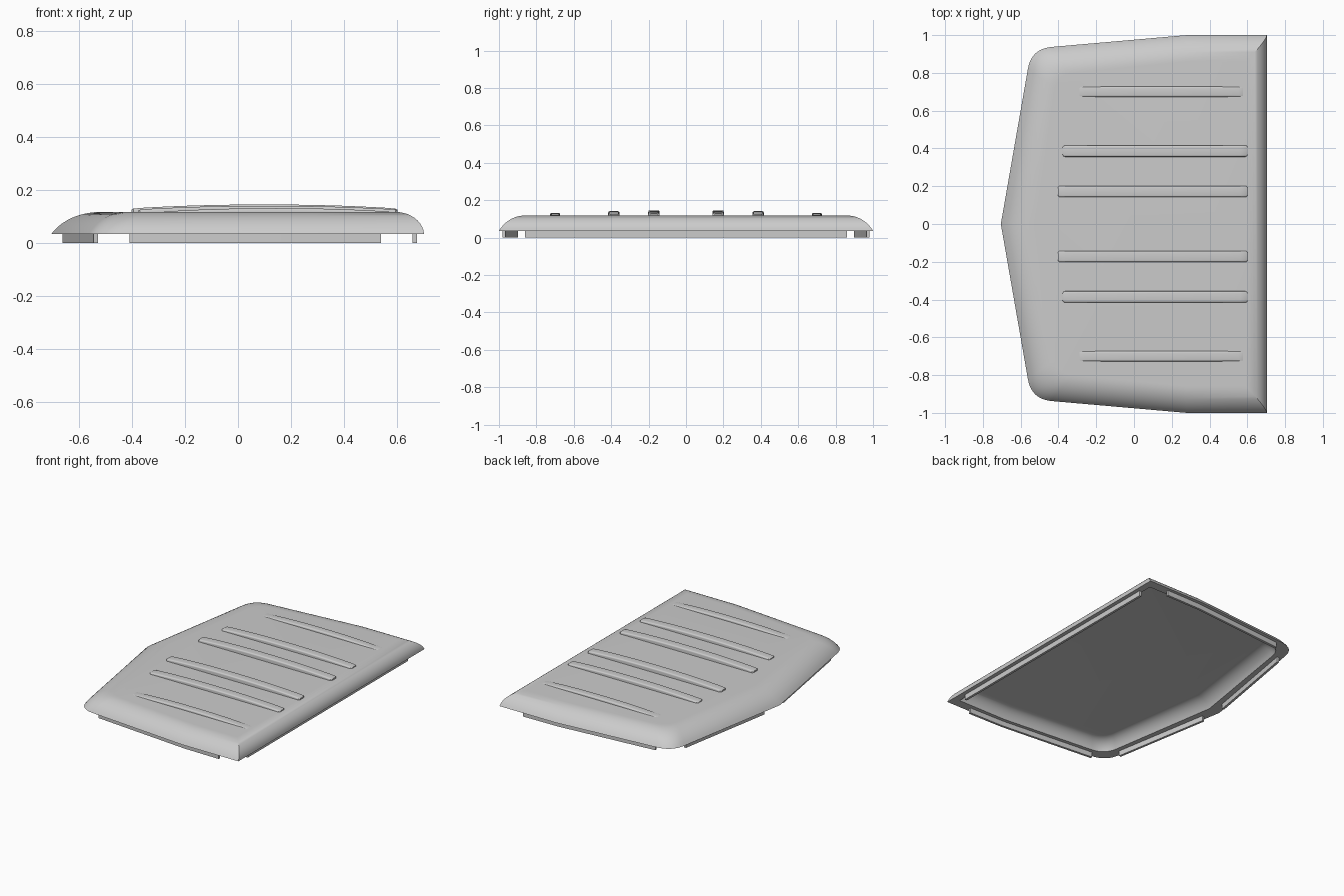
import bpy, bmesh, math
from mathutils import Vector

if "Cube" in bpy.data.objects:
    bpy.data.objects.remove(bpy.data.objects["Cube"])

grey = bpy.data.materials.new("panel grey")
grey.use_nodes = True
grey.diffuse_color = (0.6, 0.6, 0.6, 1)
grey.node_tree.nodes["Principled BSDF"].inputs["Base Color"].default_value = (0.6, 0.6, 0.6, 1)

RIM_Z, TOP_Z, THICK = 0.035, 0.118, 0.014


def finish(bm, name, angle=30):
    bmesh.ops.recalc_face_normals(bm, faces=bm.faces[:])
    mesh = bpy.data.meshes.new(name)
    bm.to_mesh(mesh)
    bm.free()
    mesh.materials.append(grey)
    ob = bpy.data.objects.new(name, mesh)
    bpy.context.collection.objects.link(ob)
    bpy.ops.object.select_all(action="DESELECT")
    ob.select_set(True)
    bpy.context.view_layer.objects.active = ob
    bpy.ops.object.shade_smooth_by_angle(angle=math.radians(angle))
    return ob


def loft(name, rings, angle=30):
    """Skin a list of closed rings and cap both ends."""
    bm = bmesh.new()
    loops = [[bm.verts.new(p) for p in ring] for ring in rings]
    n = len(loops[0])
    for a, b in zip(loops, loops[1:]):
        for i in range(n):
            j = (i + 1) % n
            bm.faces.new((a[i], a[j], b[j], b[i]))
    bm.faces.new(loops[0])
    bm.faces.new(loops[-1])
    return finish(bm, name, angle)


def rounded_outline(tip, start, corner, end, mid, back, steps=8):
    """Half outline with one curved corner, mirrored across the centre line."""
    half = [Vector(tip)]
    s, c, e = Vector(start), Vector(corner), Vector(end)
    for i in range(steps + 1):
        t = i / steps
        half.append(s * (1 - t) ** 2 + c * 2 * t * (1 - t) + e * t * t)
    half += [Vector(mid), Vector(back)]
    return half + [Vector((p.x, -p.y)) for p in reversed(half[1:])]


# Domed shell: rim outline blends into the flat top outline, hollow below
rim = rounded_outline((-.705, 0), (-.562, .82), (-.545, .925), (-.44, .937), (.28, 1), (.703, 1))
flat = rounded_outline((-.52, 0), (-.42, .72), (-.405, .785), (-.33, .80), (.28, .86), (.595, .86))
ARC = math.radians(61)


def shell_ring(k, inset, top):
    phi = ARC * (1 - k)
    t = 1 - math.sin(phi) / math.sin(ARC)
    h = (math.cos(phi) - math.cos(ARC)) / (1 - math.cos(ARC))
    steep = 0.8 * (1 - math.sqrt(max(0, 1 - h * h))) + 0.2 * t
    ring = []
    for o, f in zip(rim, flat):
        tx = inset + (1 - inset) * (steep if o.x > 0.6 else t)
        ty = inset + (1 - inset) * t
        ring.append((o.x + (f.x - o.x) * tx, o.y + (f.y - o.y) * ty, RIM_Z + (top - RIM_Z) * h))
    return ring


levels = [i / 10 for i in range(11)]
outside = [shell_ring(k, 0, TOP_Z) for k in reversed(levels)]
inside = [shell_ring(k, 0.45, TOP_Z - THICK) for k in levels]
loft("panel_shell", outside + inside)


# Raised ribs, gently crowned along their length
def rib(name, y, x0, x1, width, end_z, crown_z):
    base = TOP_Z - 0.006
    rings, steps = [], 24
    stations = [(0, .7, .004), (.008, 1, .001)]
    stations += [(i / steps, 1, 0) for i in range(1, steps)]
    stations += [(.992, 1, .001), (1, .7, .004)]
    for u, scale, drop in stations:
        z = end_z + (crown_z - end_z) * (1 - abs(2 * u - 1) ** 2.2) - drop
        w, x = width / 2 * scale, x0 + (x1 - x0) * u
        r = min(0.009, max(0.001, z - base))
        ring = [(x, y - w, base)]
        for side, order in ((-1, range(5)), (1, range(4, -1, -1))):
            for i in order:
                a = math.pi / 2 * i / 4
                ring.append((x, y + side * (w - r + r * math.cos(a)), z - r + r * math.sin(a)))
        ring.append((x, y + w, base))
        rings.append(ring)
    loft(name, rings, 35)


for side, s in (("left", 1), ("right", -1)):
    rib("inner_rib_" + side, s * .172, -.403, .602, .06, .131, .146)
    rib("middle_rib_" + side, s * .386, -.378, .602, .06, .127, .141)
    rib("outer_rib_" + side, s * .70, -.30, .59, .054, .118, .132)


# Locating strips under the rim
def strip(name, path, width=0.016):
    """Wall following a path, thickened to the inside."""
    pts = [Vector(p) for p in path]
    bm = bmesh.new()
    offs = []
    for i, p in enumerate(pts):
        d = (pts[min(i + 1, len(pts) - 1)] - pts[max(i - 1, 0)]).normalized()
        n = Vector((-d.y, d.x))
        offs.append(p + n * (width if n.dot(p) < 0 else -width))
    sections = [[bm.verts.new((q.x, q.y, z)) for q, z in
                 ((p, 0), (o, 0), (o, RIM_Z + .003), (p, RIM_Z + .003))]
                for p, o in zip(pts, offs)]
    for a, b in zip(sections, sections[1:]):
        for i in range(4):
            j = (i + 1) % 4
            bm.faces.new((a[i], a[j], b[j], b[i]))
    bm.faces.new(sections[0])
    bm.faces.new(sections[-1])
    finish(bm, name)


strip("back_strip", [(.676, -.86), (.676, .86)])
for side, s in (("left", 1), ("right", -1)):
    strip("side_strip_" + side, [(-.41, s * .915), (.28, s * .976), (.54, s * .98)])
    strip("prow_strip_" + side, [(-.662, s * .10), (-.545, s * .78)])
